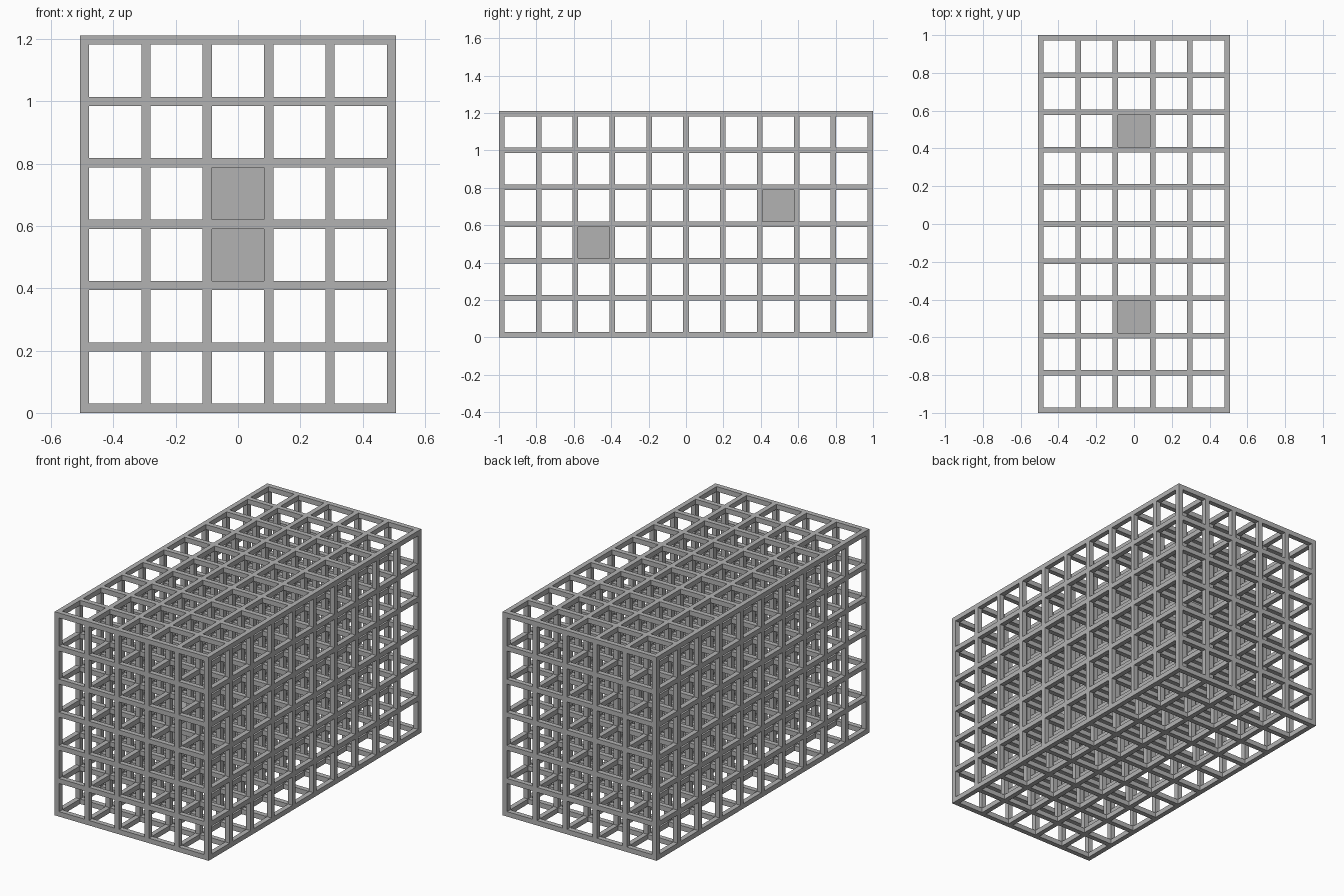
import bpy
import bmesh
from itertools import product
from mathutils import Matrix, Vector

old = bpy.data.objects.get("Cube")
if old:
    bpy.data.objects.remove(old, do_unlink=True)

CELLS = (5, 10, 6)            # openings along x, y, z
PITCH = 2 / 10.15             # spacing between bar centres
BAR = 0.15 * PITCH            # bar thickness
SIZE = Vector([n * PITCH + BAR for n in CELLS])
ORIGIN = Vector((-SIZE.x / 2, -SIZE.y / 2, 0))

grey = bpy.data.materials.new("plain grey")
grey.use_nodes = True
colour = (0.45, 0.45, 0.45, 1)
grey.diffuse_color = colour
grey.node_tree.nodes["Principled BSDF"].inputs["Base Color"].default_value = colour


def finish(name, bm):
    mesh = bpy.data.meshes.new(name)
    bm.to_mesh(mesh)
    bm.free()
    mesh.materials.append(grey)
    bpy.context.collection.objects.link(bpy.data.objects.new(name, mesh))


def solid(cell):
    """Even slots are bar wide, odd slots are openings; bars need two even slots."""
    if any(c < 0 or c > 2 * n for c, n in zip(cell, CELLS)):
        return False
    return sum(c % 2 == 0 for c in cell) >= 2


# Lattice frame: one clean skin of square bars
bm = bmesh.new()
corners = {}


def corner(key):
    if key not in corners:
        offset = Vector([k // 2 * PITCH + k % 2 * BAR for k in key])
        corners[key] = bm.verts.new(ORIGIN + offset)
    return corners[key]


for cell in product(*(range(2 * n + 1) for n in CELLS)):
    if not solid(cell):
        continue
    for axis, side in product(range(3), (0, 1)):
        neighbour = list(cell)
        neighbour[axis] += 2 * side - 1
        if solid(neighbour):
            continue
        u, v = (axis + 1) % 3, (axis + 2) % 3
        ring = []
        for du, dv in ((0, 0), (1, 0), (1, 1), (0, 1)):
            key = list(cell)
            key[axis] += side
            key[u] += du
            key[v] += dv
            ring.append(corner(tuple(key)))
        bm.faces.new(ring if side else ring[::-1])
finish("lattice_frame", bm)

# Two solid blocks, each filling one cell in the middle column
for name, cell in (("front_block", (2, 2, 2)), ("back_block", (2, 7, 3))):
    centre = ORIGIN + Vector([(c + 0.5) * PITCH + BAR / 2 for c in cell])
    bm = bmesh.new()
    bmesh.ops.create_cube(bm, size=PITCH, matrix=Matrix.Translation(centre))
    finish(name, bm)
